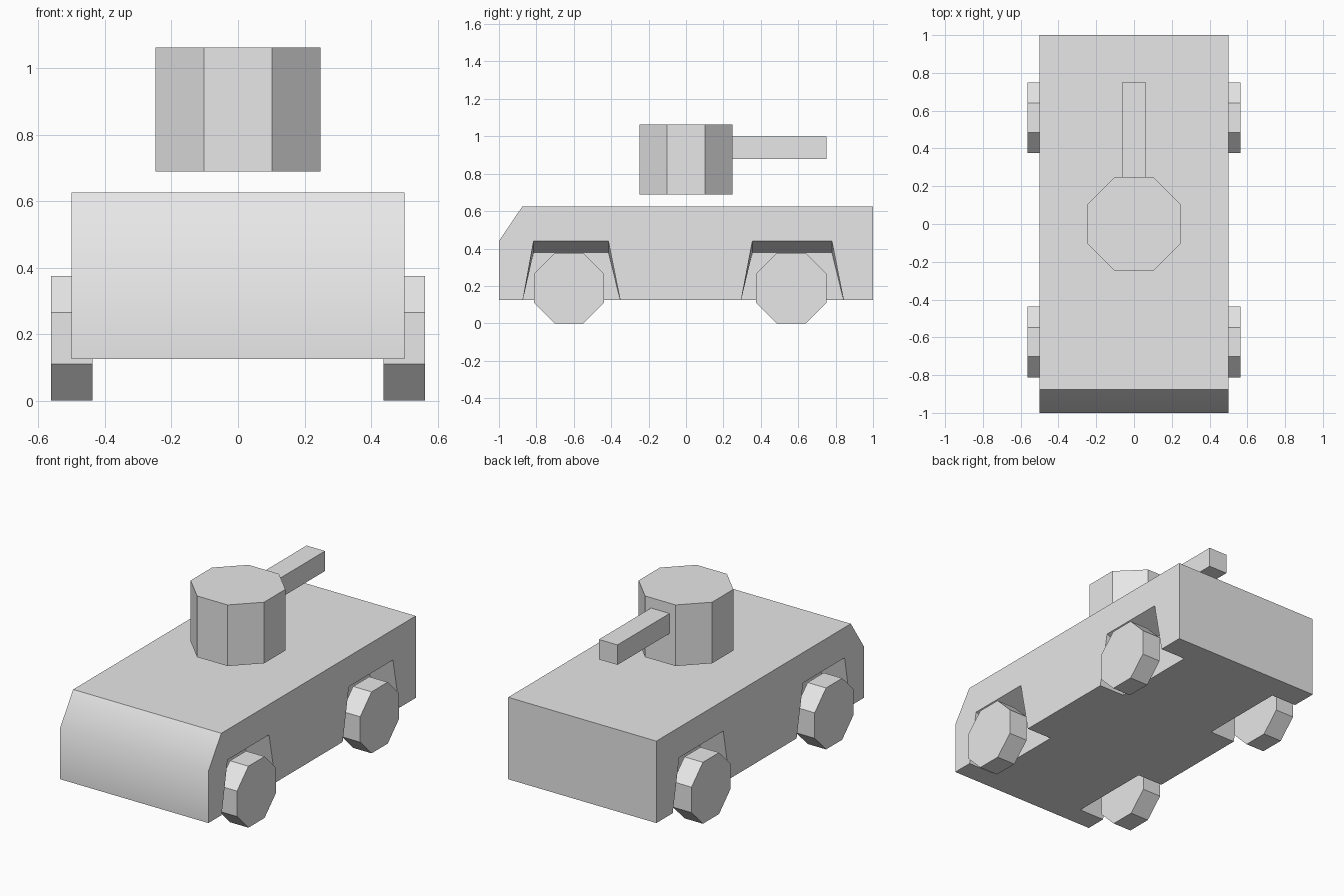
import bpy, bmesh, math
from mathutils import Matrix

cube = bpy.data.objects.get("Cube")
if cube:
    bpy.data.objects.remove(cube, do_unlink=True)

grey = bpy.data.materials.new("plain grey")
grey.use_nodes = True
grey.diffuse_color = (0.8, 0.8, 0.8, 1)
grey.node_tree.nodes["Principled BSDF"].inputs["Base Color"].default_value = (0.8, 0.8, 0.8, 1)


def add_part(name, bm):
    bmesh.ops.recalc_face_normals(bm, faces=bm.faces)
    mesh = bpy.data.meshes.new(name)
    bm.to_mesh(mesh)
    bm.free()
    mesh.materials.append(grey)
    obj = bpy.data.objects.new(name, mesh)
    bpy.context.collection.objects.link(obj)
    return obj


def octagon_prism(name, apothem, depth, location, axis="Z"):
    """Eight-sided prism with flat sides facing the main axes."""
    radius = apothem / math.cos(math.pi / 8)
    bm = bmesh.new()
    bmesh.ops.create_cone(bm, cap_ends=True, segments=8, radius1=radius,
                          radius2=radius, depth=depth,
                          matrix=Matrix.Rotation(math.pi / 8, 4, "Z"))
    if axis == "X":
        bm.transform(Matrix.Rotation(math.pi / 2, 4, "Y"))
    bm.transform(Matrix.Translation(location))
    return add_part(name, bm)


# Hull: side outline with two wheel arches, as (y, z)
BOTTOM, TOP, HALF = 0.125, 0.625, 0.5
ARCH_DEPTH, ARCH_DROP = 0.17, 0.0625
arches = [
    [(-0.872, BOTTOM), (-0.815, 0.44), (-0.415, 0.44), (-0.352, BOTTOM)],
    [(0.295, BOTTOM), (0.355, 0.44), (0.78, 0.44), (0.842, BOTTOM)],
]
outline = ([(-1, BOTTOM)] + arches[0] + arches[1]
           + [(1, BOTTOM), (1, TOP), (-0.875, TOP), (-1, 0.44)])

bm = bmesh.new()
sides, floor_rims = {}, {}
for s in (-1, 1):
    verts = [bm.verts.new((s * HALF, y, z)) for y, z in outline]
    bm.faces.new(verts)
    sides[s] = verts
    rim = [verts[0]]
    for i in (1, 5):
        outer = verts[i:i + 4]
        # Back wall of the arch sits deeper, with a lower ceiling
        inner = [bm.verts.new((s * (HALF - ARCH_DEPTH), v.co.y,
                               v.co.z - (ARCH_DROP if k in (1, 2) else 0)))
                 for k, v in enumerate(outer)]
        for k in range(3):
            bm.faces.new((outer[k], outer[k + 1], inner[k + 1], inner[k]))
        bm.faces.new(inner)
        rim += [outer[0], inner[0], inner[3], outer[3]]
    rim.append(verts[9])
    floor_rims[s] = rim

# Rear, roof, sloping nose and front plate
for a, b in ((9, 10), (10, 11), (11, 12), (12, 0)):
    bm.faces.new((sides[-1][a], sides[-1][b], sides[1][b], sides[1][a]))
# Underside with the arch notches
bm.faces.new(floor_rims[-1] + floor_rims[1][::-1])
hull = add_part("hull", bm)

# Soft bend between nose and front plate, everything else crisp
bpy.ops.object.select_all(action="DESELECT")
hull.select_set(True)
bpy.context.view_layer.objects.active = hull
bpy.ops.object.shade_smooth_by_angle(angle=math.radians(40))

# Wheels
for end, y in (("front", -0.625), ("rear", 0.5625)):
    for side, s in (("left", 1), ("right", -1)):
        octagon_prism(f"{end}_{side}_wheel", 0.1875, 0.125, (s * 0.5, y, 0.1875), "X")

# Raised turret and its square gun barrel
octagon_prism("turret", 0.248, 0.373, (0, 0, 0.876))
bm = bmesh.new()
bmesh.ops.create_cube(bm, size=1, matrix=Matrix.Translation((0, 0.4985, 0.9385))
                      @ Matrix.Diagonal((0.125, 0.503, 0.122, 1)))
add_part("gun_barrel", bm)
